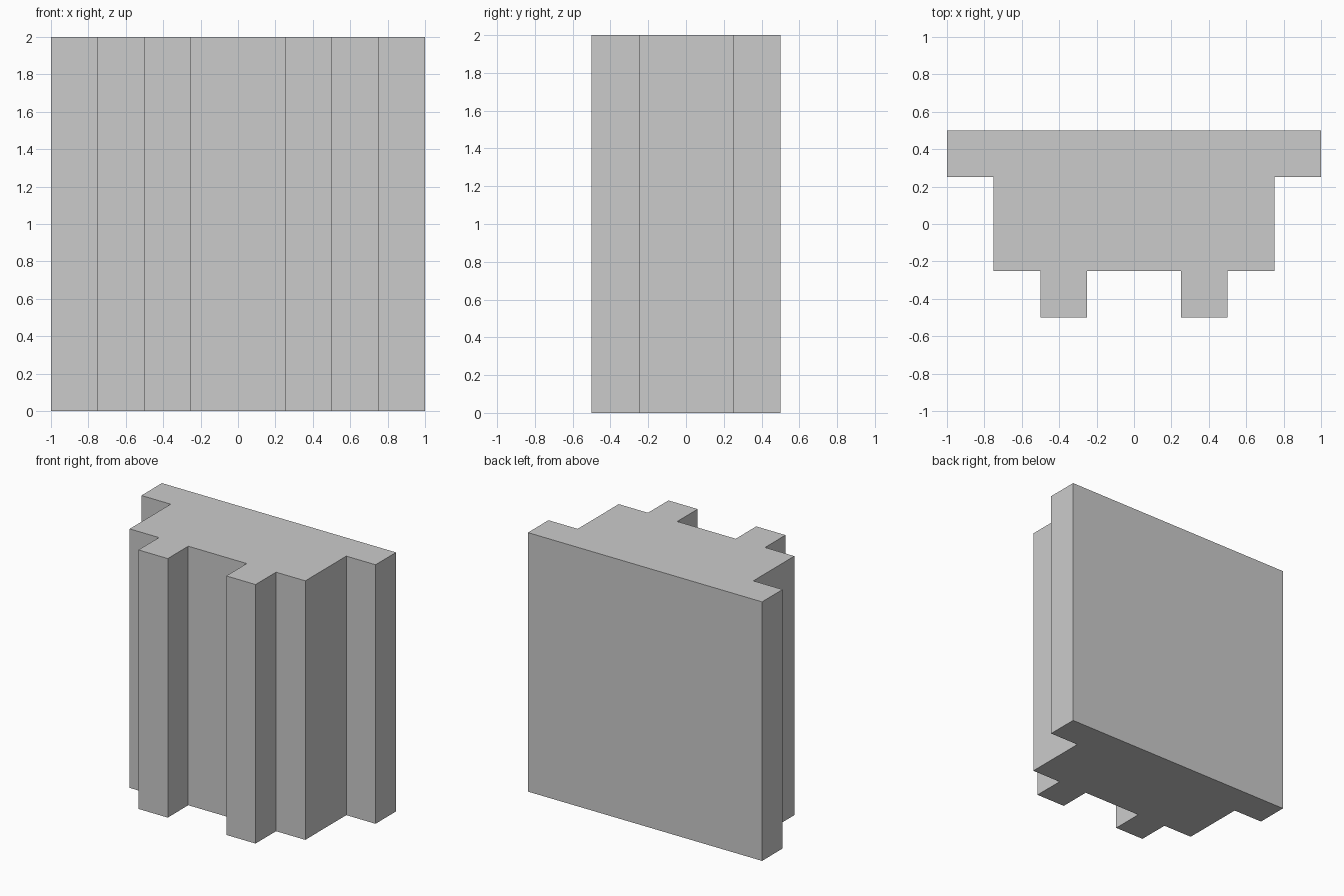
import bpy
import bmesh

if "Cube" in bpy.data.objects:
    bpy.data.objects.remove(bpy.data.objects["Cube"])

HEIGHT = 2.0

# Right half of the plan outline, from the front middle to the back
half = [(0.25, -0.25), (0.25, -0.5), (0.5, -0.5), (0.5, -0.25),
        (0.75, -0.25), (0.75, 0.25), (1.0, 0.25), (1.0, 0.5)]

# Mirror the half to close the outline counter-clockwise
outline = half + [(-x, y) for x, y in reversed(half)]

# Extrude the outline upward into a solid stepped block
bm = bmesh.new()
base = bm.faces.new([bm.verts.new((x, y, 0)) for x, y in outline])
top = bmesh.ops.extrude_face_region(bm, geom=[base], use_keep_orig=True)
bmesh.ops.translate(bm, vec=(0, 0, HEIGHT),
                    verts=[v for v in top["geom"] if isinstance(v, bmesh.types.BMVert)])
bmesh.ops.recalc_face_normals(bm, faces=bm.faces)

mesh = bpy.data.meshes.new("stepped_block")
bm.to_mesh(mesh)
bm.free()
block = bpy.data.objects.new("stepped_block", mesh)
bpy.context.collection.objects.link(block)
